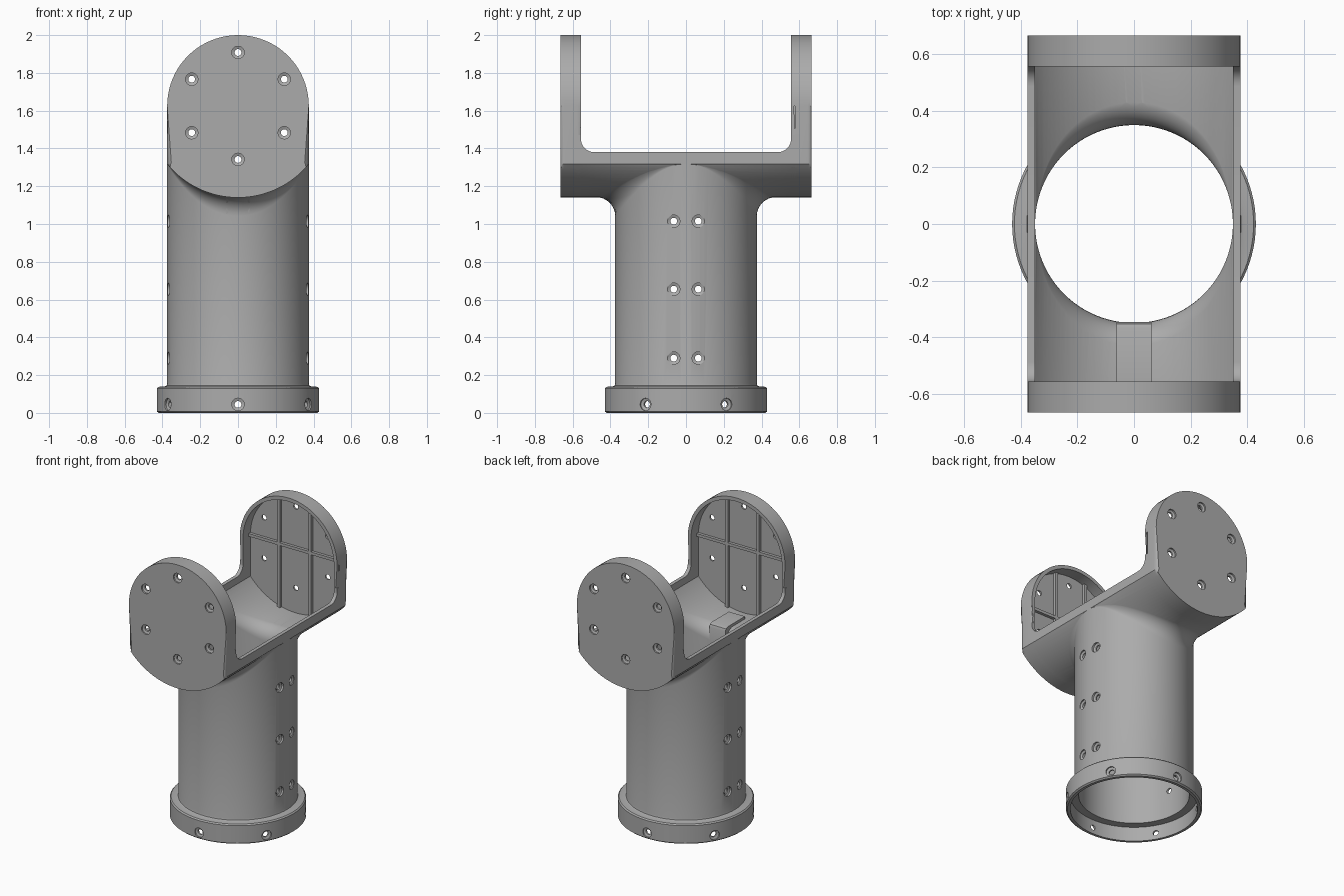
import bpy, bmesh
from math import sin, cos, pi, asin, sqrt, radians
from mathutils import Matrix, Vector

if "Cube" in bpy.data.objects:
    bpy.data.objects.remove(bpy.data.objects["Cube"])

grey = bpy.data.materials.new("plain_grey")
grey.use_nodes = True
color = (0.41, 0.41, 0.41, 1)
grey.diffuse_color = color
grey.node_tree.nodes["Principled BSDF"].inputs["Base Color"].default_value = color

AXIS_Z = 1.625           # centre height of the round plates
HALF, INNER = 0.375, 0.35  # outer and inner half width
R_OUT, R_IN = 0.485, 0.457  # trough radii
N = 96


def finish(name, bm):
    bmesh.ops.recalc_face_normals(bm, faces=bm.faces[:])
    mesh = bpy.data.meshes.new(name)
    bm.to_mesh(mesh)
    bm.free()
    mesh.materials.append(grey)
    ob = bpy.data.objects.new(name, mesh)
    bpy.context.collection.objects.link(ob)
    return ob


def add_loft(bm, rings, matrix=Matrix()):
    rows = [[bm.verts.new(matrix @ Vector(p)) for p in ring] for ring in rings]
    n = len(rows[0])
    for a, b in zip(rows, rows[1:]):
        for i in range(n):
            j = (i + 1) % n
            bm.faces.new((a[i], a[j], b[j], b[i]))
    bm.faces.new(rows[0])
    bm.faces.new(rows[-1])


def loft(name, rings):
    bm = bmesh.new()
    add_loft(bm, rings)
    return finish(name, bm)


def circle(r, z, n=N):
    return [(r * cos(2 * pi * i / n), r * sin(2 * pi * i / n), z) for i in range(n)]


def prism(name, pts, axis, lo, hi, bevel=0):
    def place(u, v, w):
        return (u, w, v) if axis == "y" else (w, u, v)
    bm = bmesh.new()
    add_loft(bm, [[place(u, v, w) for u, v in pts] for w in (lo, hi)])
    if bevel:
        k = 1 if axis == "y" else 0
        ends = [e for e in bm.edges if abs(e.verts[0].co[k] - e.verts[1].co[k]) < 1e-6]
        bmesh.ops.bevel(bm, geom=ends, offset=bevel, segments=4, profile=0.5, affect="EDGES")
    return finish(name, bm)


def outline(half, radius, steps=40):
    # round top, straight sides, wider arc below
    pts = [(half * cos(pi * i / steps), AXIS_Z + half * sin(pi * i / steps)) for i in range(steps + 1)]
    a = asin(half / radius)
    for i in range(steps + 1):
        t = -a + 2 * a * i / steps
        pts.append((radius * sin(t), AXIS_Z - radius * cos(t)))
    return pts


def flare(r0, radius, half, size, steps=8):
    # rings that sweep from the vertical tube into the trough surface
    rings = []
    for k in range(steps + 1):
        t, ring = pi / 2 * k / steps, []
        for i in range(N):
            a = 2 * pi * i / N
            f = size * sin(a) ** 2
            r = r0 + f * (1 - cos(t))
            x = min(abs(r * cos(a)), half)
            z = AXIS_Z - sqrt(radius ** 2 - x * x) - f * (1 - sin(t))
            ring.append((r * cos(a), r * sin(a), z + 0.002))
        rings.append(ring)
    return rings


def combine(target, other, operation):
    mod = target.modifiers.new(operation.lower(), "BOOLEAN")
    mod.operation, mod.solver, mod.object = operation, "EXACT", other
    bpy.context.view_layer.objects.active = target
    bpy.ops.object.modifier_apply(modifier=mod.name)
    bpy.data.objects.remove(other)


# Trough with filleted inside corners
body = prism("bracket_body", outline(HALF, R_OUT), "y", -0.6, 0.6)
gap, rim, fil = 0.556, 1.38, 0.07
arc = [(gap - fil + fil * sin(pi / 2 * i / 8), rim + fil - fil * cos(pi / 2 * i / 8)) for i in range(9)]
side = arc + [(gap, 1.47), (0.8, 1.47), (0.8, 2.2)]
combine(body, prism("gap", side + [(-y, z) for y, z in reversed(side)], "x", -1, 1), "DIFFERENCE")

# Two end plates with rounded edges
for s in (-1, 1):
    lo, hi = sorted((s * 0.555, s * 0.665))
    combine(body, prism("plate", outline(HALF, R_OUT), "y", lo, hi, 0.022), "UNION")

# Column with base collar, flared into the trough
column = [circle(r, z) for r, z in ((0.42, 0), (0.43, 0.008), (0.43, 0.13), (0.422, 0.138),
                                    (0.388, 0.14), (0.378, 0.144), (0.375, 0.155))]
column += flare(0.375, R_OUT, HALF, 0.1) + [circle(0.25, 1.36)]
combine(body, loft("column", column), "UNION")

# Hollow trough with the plate recesses, then the bore and base socket
combine(body, prism("hollow", outline(INNER, R_IN), "y", -0.637, 0.637), "DIFFERENCE")
bore = [circle(r, z) for r, z in ((0.402, -0.05), (0.402, 0.1), (0.349, 0.1))]
bore += flare(0.349, R_IN, INNER, 0.1) + [circle(0.25, 1.42)]
combine(body, loft("bore", bore), "DIFFERENCE")

# Countersunk screw holes
holes = bmesh.new()


def hole(pos, outward):
    m = Matrix.Translation(pos) @ Vector(outward).to_track_quat("Z", "Y").to_matrix().to_4x4()
    profile = ((0.018, -0.09), (0.018, -0.016), (0.033, -0.01), (0.033, 0.05))
    add_loft(holes, [circle(r, z, 20) for r, z in profile], m)


for k in range(6):
    a = radians(30 + 60 * k)
    c, s = cos(a), sin(a)
    hole((0.43 * c, 0.43 * s, 0.045), (c, s, 0))
    for side_y in (-1, 1):
        hole((0.283 * c, side_y * 0.665, AXIS_Z + 0.283 * s), (0, side_y, 0))
for sx in (-1, 1):
    for y in (-0.065, 0.065):
        for z in (0.29, 0.655, 1.015):
            hole((sx * 0.37, y, z), (sx, 0, 0))
combine(body, finish("holes", holes), "DIFFERENCE")

# Stiffening ribs inside the plate recesses
def box(name, x0, x1, y0, y1, z0, z1):
    return prism(name, [(x0, z0), (x1, z0), (x1, z1), (x0, z1)], "y", y0, y1)


parts = [body]
for s, label in ((-1, "front"), (1, "back")):
    y0, y1 = sorted((s * 0.617, s * 0.645))
    parts.append(box(label + "_cross_rib", -0.36, 0.36, y0, y1, 1.615, 1.635))
    for x, which in ((-0.12, "right"), (0.12, "left")):
        parts.append(box(f"{label}_{which}_rib", x - 0.01, x + 0.01, y0, y1, 1.175, 1.96))

# Raised cable pad at the front lip of the bore
pad = [(-0.56, 1.155), (-0.56, 1.19), (-0.37, 1.19), (-0.352, 1.182), (-0.345, 1.165),
       (-0.345, 1.0), (-0.36, 1.0), (-0.38, 1.1), (-0.45, 1.155)]
parts.append(prism("cable_pad", pad, "x", -0.062, 0.062))

for ob in parts:
    bpy.ops.object.select_all(action="DESELECT")
    ob.select_set(True)
    bpy.context.view_layer.objects.active = ob
    bpy.ops.object.shade_smooth_by_angle(angle=radians(30))
